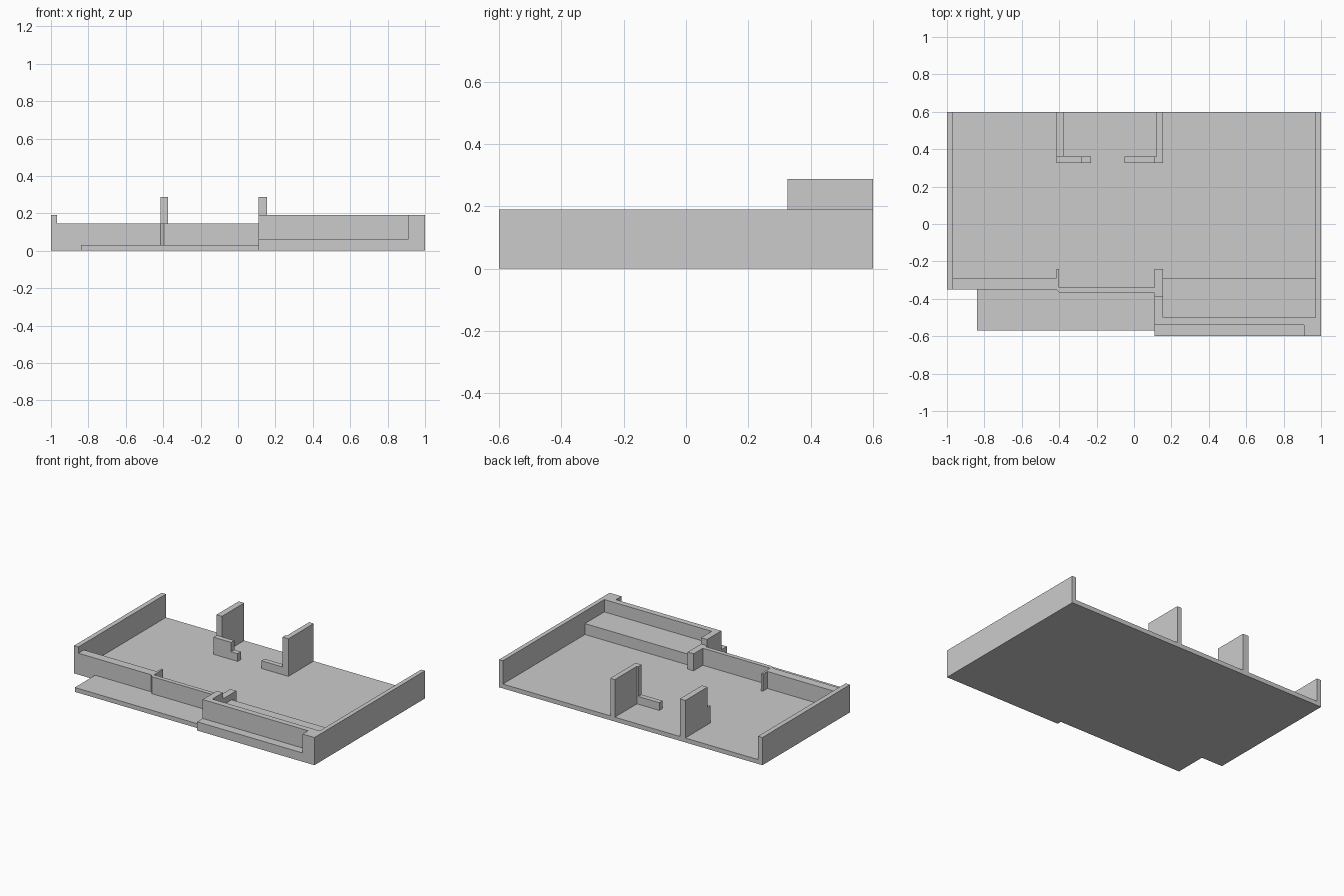
import bpy
import bmesh

if "Cube" in bpy.data.objects:
    bpy.data.objects.remove(bpy.data.objects["Cube"])


def prism(name, outline, z0, z1):
    """Extrude a counter-clockwise plan outline from z0 up to z1."""
    bm = bmesh.new()
    base = bm.faces.new([bm.verts.new((x, y, z0)) for x, y in outline])
    top = bmesh.ops.extrude_face_region(bm, geom=[base])["geom"]
    verts = [v for v in top if isinstance(v, bmesh.types.BMVert)]
    bmesh.ops.translate(bm, verts=verts, vec=(0, 0, z1 - z0))
    bmesh.ops.recalc_face_normals(bm, faces=bm.faces)
    mesh = bpy.data.meshes.new(name)
    bm.to_mesh(mesh)
    bm.free()
    obj = bpy.data.objects.new(name, mesh)
    bpy.context.collection.objects.link(obj)
    return obj


def box(name, x0, x1, y0, y1, z0, z1):
    return prism(name, [(x0, y0), (x1, y0), (x1, y1), (x0, y1)], z0, z1)


FLOOR = 0.03   # top of floor slab
LOW = 0.147    # left front wall and posts
WALL = 0.19    # outer walls
TALL = 0.288   # rear partitions

# Floor slab with the stepped front edge
prism("floor", [(-1, -0.35), (-0.84, -0.35), (-0.84, -0.57), (0.11, -0.57),
                (0.11, -0.6), (1, -0.6), (1, 0.6), (-1, 0.6)], 0, FLOOR)

# Left side wall
box("left_wall", -1, -0.967, -0.35, 0.6, FLOOR, WALL)

# Left front wall: thick run, short post, angled jog, thin run
prism("left_front_wall",
      [(-0.967, -0.35), (-0.415, -0.35), (-0.395, -0.37), (0.11, -0.37),
       (0.11, -0.34), (-0.4, -0.34), (-0.4, -0.24), (-0.415, -0.24),
       (-0.415, -0.29), (-0.967, -0.29)], FLOOR, LOW)

# Post between the two front sections
box("entry_post", 0.11, 0.155, -0.385, -0.24, FLOOR, LOW)

# Right side wall wrapping round the projecting front bay
prism("right_wall",
      [(0.11, -0.54), (0.91, -0.54), (0.91, -0.6), (1, -0.6), (1, 0.6),
       (0.97, 0.6), (0.97, -0.5), (0.155, -0.5), (0.155, -0.385),
       (0.11, -0.385)], FLOOR, WALL)

# Outer ledge and inner bench of the bay
box("bay_ledge", 0.11, 0.91, -0.6, -0.54, FLOOR, 0.06)
box("bay_bench", 0.155, 0.97, -0.5, -0.29, FLOOR, 0.105)

# Rear alcove: tall partitions
box("alcove_left_wall", -0.415, -0.373, 0.36, 0.6, FLOOR, TALL)
prism("alcove_right_wall",
      [(0.11, 0.325), (0.155, 0.325), (0.155, 0.6), (0.12, 0.6),
       (0.12, 0.36), (0.11, 0.36)], FLOOR, TALL)

# Rear alcove: low stepped front pieces
for name, x0, x1, z in (("alcove_left_sill", -0.415, -0.28, LOW),
                        ("alcove_left_step", -0.28, -0.23, 0.083),
                        ("alcove_right_sill", -0.05, 0.11, 0.083)):
    box(name, x0, x1, 0.325, 0.36, FLOOR, z)
